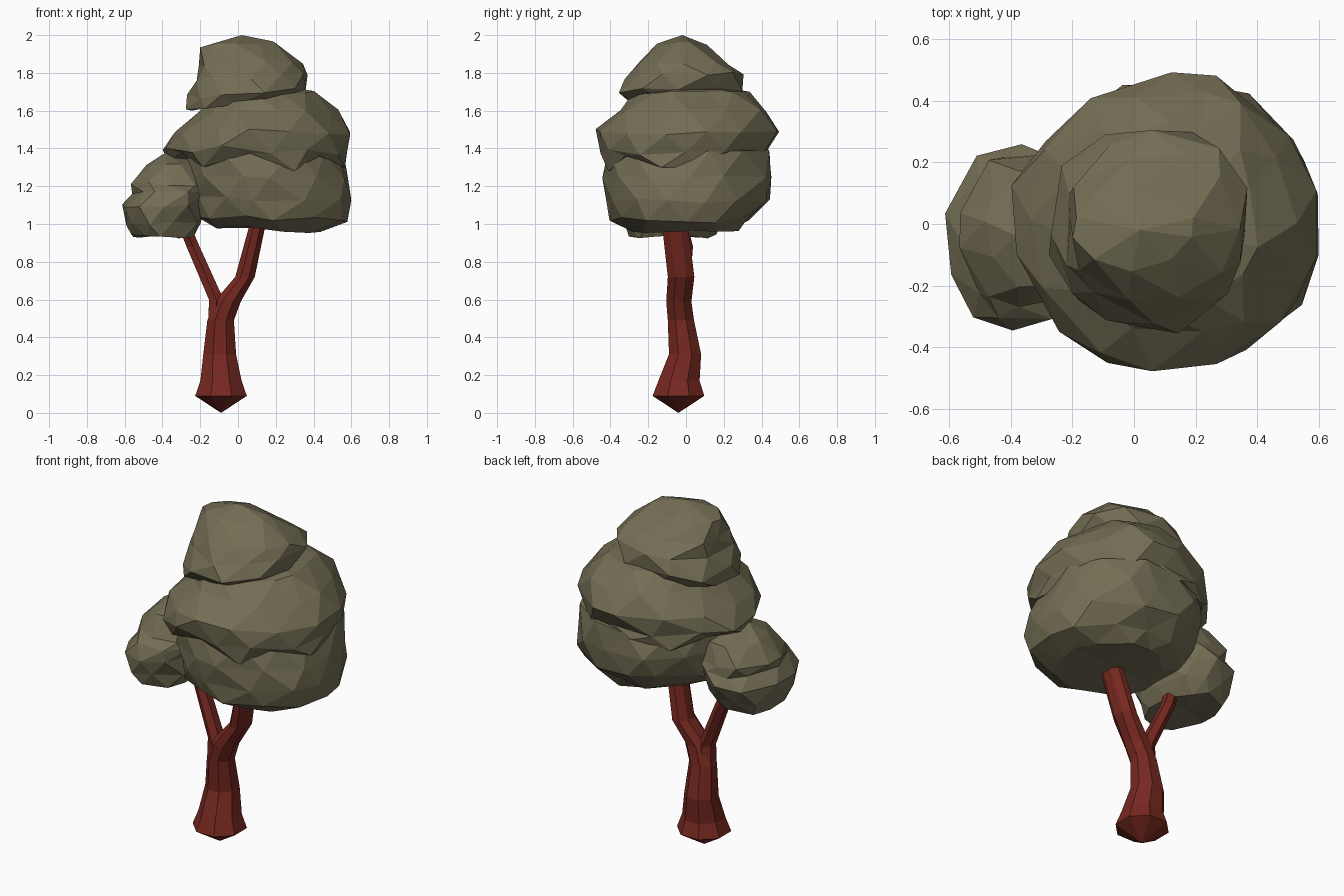
import bpy, bmesh, math, random

if "Cube" in bpy.data.objects:
    bpy.data.objects.remove(bpy.data.objects["Cube"])

random.seed(5)


def material(name, rgb):
    m = bpy.data.materials.new(name)
    m.diffuse_color = (*rgb, 1)
    m.use_nodes = True
    m.node_tree.nodes["Principled BSDF"].inputs["Base Color"].default_value = m.diffuse_color
    return m


LEAF = material("olive_leaf", (0.175, 0.155, 0.09))
BARK = material("red_brown_bark", (0.178, 0.021, 0.014))


def finish(bm, name, mat):
    bmesh.ops.recalc_face_normals(bm, faces=bm.faces)
    me = bpy.data.meshes.new(name)
    bm.to_mesh(me)
    bm.free()
    me.materials.append(mat)
    ob = bpy.data.objects.new(name, me)
    bpy.context.collection.objects.link(ob)
    return ob


def limb(name, rings, sides, tip=None):
    """Loft through horizontal rings (x, y, z, rx, ry)."""
    bm = bmesh.new()
    loops = []
    for x, y, z, rx, ry in rings:
        loops.append([bm.verts.new((x + rx * math.cos(a), y + ry * math.sin(a), z))
                      for a in (2 * math.pi * (i + 0.5) / sides for i in range(sides))])
    for a, b in zip(loops, loops[1:]):
        for i in range(sides):
            j = (i + 1) % sides
            bm.faces.new((a[i], a[j], b[j], b[i]))
    bm.faces.new(loops[-1])
    if tip:
        t = bm.verts.new(tip)
        for i in range(sides):
            bm.faces.new((loops[0][(i + 1) % sides], loops[0][i], t))
    else:
        bm.faces.new(loops[0][::-1])
    return finish(bm, name, BARK)


def clump(name, levels, sides, tilt=0.0, skirt=0.0, jitter=0.02):
    """Faceted leaf mass from rough rings (z, x0, x1, y0, y1), bottom to top, with end points.
    tilt slopes the underside along x, skirt makes its lower edge zigzag."""
    bm = bmesh.new()
    n = len(levels) - 1
    loops = []
    wave = [random.uniform(-1, 1) * 0.4 + (0.6 if i % 2 else -0.6) for i in range(sides)]
    for k, (z, x0, x1, y0, y1) in enumerate(levels):
        cx, cy, rx, ry = (x0 + x1) / 2, (y0 + y1) / 2, (x1 - x0) / 2, (y1 - y0) / 2
        if k in (0, n):
            loops.append([bm.verts.new((cx, cy, z))])
            continue
        loop = []
        for i in range(sides):
            a = 2 * math.pi * (i + 0.5 * (k % 2) + random.uniform(-.2, .2)) / sides
            c, s = math.cos(a), math.sin(a)
            r = 1.025 * (abs(c) ** 2.15 + abs(s) ** 2.15) ** (-1 / 2.15)
            r += random.uniform(-jitter, jitter) / max(rx, ry)
            h = z + tilt * c * rx * (1 - k / n) + random.uniform(-jitter, jitter) * .7
            h += skirt * wave[i] * max(0, 1 - (k - 1) / 2)
            loop.append(bm.verts.new((cx + c * r * rx, cy + s * r * ry, min(h, 1.985))))
        loops.append(loop)
    for k, (a, b) in enumerate(zip(loops, loops[1:])):
        for i in range(sides):
            j = (i + 1) % sides
            if len(a) == 1:
                bm.faces.new((a[0], b[j], b[i]))
            elif len(b) == 1:
                bm.faces.new((a[i], a[j], b[0]))
            elif k % 2:      # lower ring is shifted half a step
                bm.faces.new((a[i], b[j], b[i]))
                bm.faces.new((a[i], a[j], b[j]))
            else:
                bm.faces.new((a[i], a[j], b[i]))
                bm.faces.new((a[j], b[j], b[i]))
    return finish(bm, name, LEAF)


# Trunk bending into the right branch
limb("trunk", [
    (-.09, -.04, .09, .148, .148), (-.09, -.037, .17, .118, .118),
    (-.097, -.005, .31, .094, .092), (-.092, -.027, .49, .076, .075),
    (-.055, -.038, .59, .076, .072), (.037, -.026, .72, .056, .076),
    (.102, -.058, .99, .046, .074), (.105, -.06, 1.02, .045, .07)], 8,
    tip=(-.09, -.04, 0))

# Thin left branch
limb("left_branch", [
    (-.105, -.03, .46, .06, .06), (-.115, -.035, .6, .045, .05),
    (-.238, -.005, .88, .04, .042), (-.275, -.025, .97, .038, .04),
    (-.278, -.03, 1.0, .036, .036)], 6)

# Leaf clumps
foliage = clump("foliage", [
    (.98, .15, .15, 0, 0), (.975, -.13, .44, -.3, .27), (1.03, -.23, .57, -.38, .34),
    (1.13, -.27, .6, -.42, .44), (1.25, -.28, .58, -.43, .46),
    (1.38, -.27, .55, -.425, .43), (1.45, .12, .12, 0, 0)], 13, tilt=-.05)

middle = clump("middle_foliage", [
    (1.36, .1, .1, 0, 0), (1.33, -.34, .55, -.44, .42), (1.39, -.385, .575, -.46, .44),
    (1.49, -.31, .58, -.46, .47), (1.6, -.2, .51, -.36, .41),
    (1.7, -.13, .39, -.27, .32), (1.75, .1, .1, 0, 0)], 13, tilt=-.02, skirt=.045)

top = clump("top_foliage", [
    (1.66, .03, .03, 0, 0), (1.635, -.27, .28, -.28, .25), (1.7, -.27, .36, -.34, .3),
    (1.78, -.235, .37, -.3, .3), (1.85, -.22, .355, -.24, .23),
    (1.95, -.205, .18, -.14, .12), (2.0, .02, .02, -.02, -.02)], 10, tilt=.12, skirt=.025)

side = clump("side_foliage", [
    (.95, -.42, -.42, -.06, -.06), (.935, -.56, -.24, -.29, .16), (1.0, -.59, -.2, -.32, .21),
    (1.1, -.605, -.17, -.345, .245), (1.165, -.55, -.16, -.31, .23), (1.21, -.56, -.16, -.27, .23),
    (1.31, -.48, -.19, -.2, .18), (1.38, -.38, -.38, -.04, -.04)], 10, jitter=.018)

# Merge the clumps into one crown
for part in (middle, top, side):
    mod = foliage.modifiers.new("merge", 'BOOLEAN')
    mod.operation = 'UNION'
    mod.solver = 'EXACT'
    mod.object = part
graph = bpy.context.evaluated_depsgraph_get()
merged = bpy.data.meshes.new_from_object(foliage.evaluated_get(graph))
foliage.modifiers.clear()
foliage.data = merged
for part in (middle, top, side):
    bpy.data.objects.remove(part)
